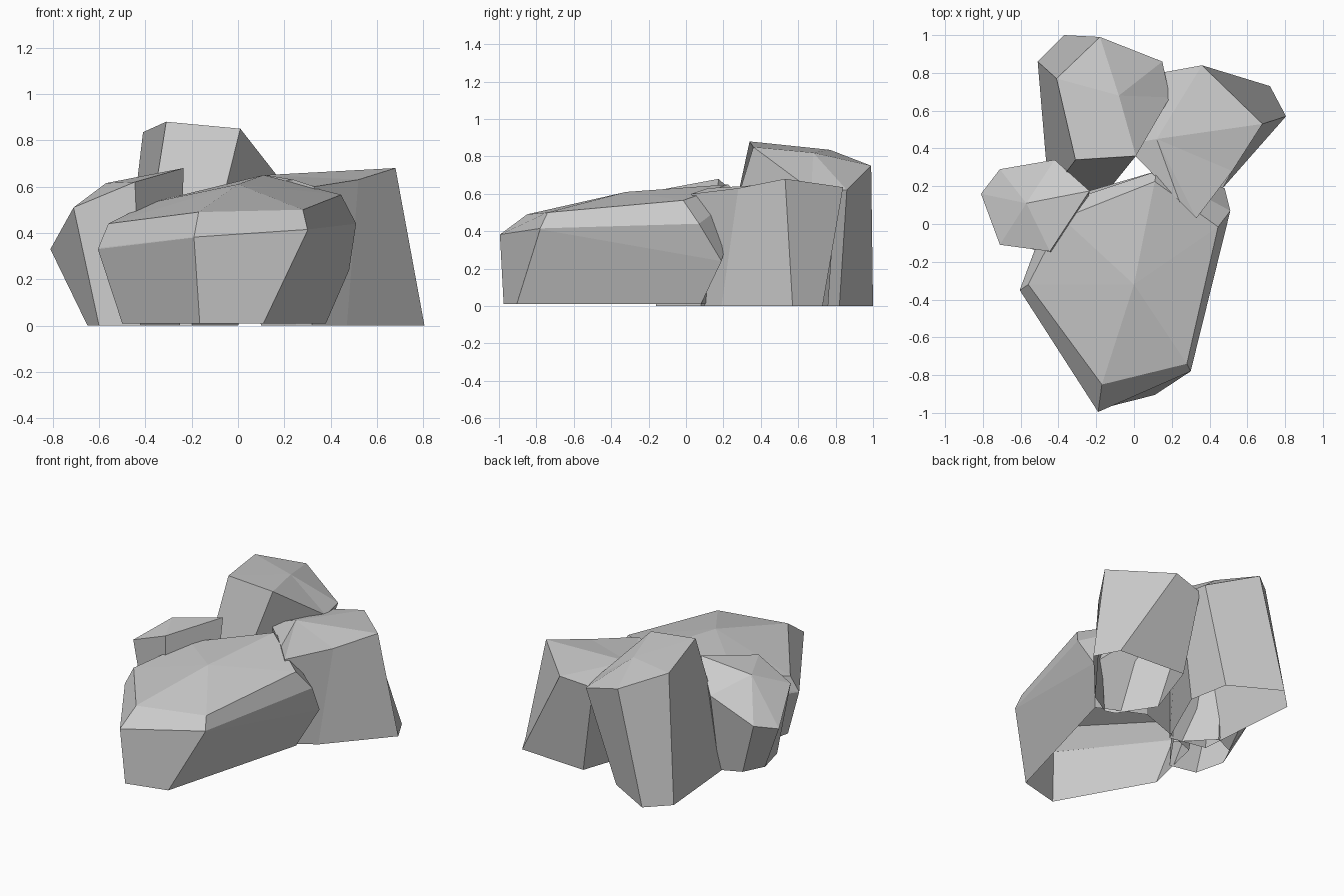
import bpy, bmesh


def rock(name, rings, apex):
    """Open-bottomed faceted boulder: stacked rings, closed by a fan on top."""
    bm = bmesh.new()
    loops = [[bm.verts.new(p) for p in ring] for ring in rings]
    n = len(loops[0])
    for low, high in zip(loops, loops[1:]):
        for i in range(n):
            j = (i + 1) % n
            bm.faces.new((low[i], low[j], high[j], high[i]))
    tip = bm.verts.new(apex)
    for i in range(n):
        bm.faces.new((loops[-1][i], loops[-1][(i + 1) % n], tip))
    mesh = bpy.data.meshes.new(name)
    bm.to_mesh(mesh)
    bm.free()
    obj = bpy.data.objects.new(name, mesh)
    bpy.context.collection.objects.link(obj)


# Large low boulder at the front, with a bevelled shoulder ring
rock("front_boulder", [
    [(-.50, -.38, .01), (-.165, -.975, .01), (.11, -.905, .01),
     (.38, .08, .01), (.08, .22, .01), (-.40, .05, .01)],
    [(-.605, -.35, .33), (-.19, -.995, .38), (.30, -.78, .41),
     (.48, .19, .24), (.12, .28, .57), (-.43, .12, .40)],
    [(-.603, -.35, .335), (-.19, -.995, .382), (.30, -.78, .415),
     (.51, .07, .44), (.12, .28, .60), (-.42, .10, .45)],
    [(-.56, -.32, .44), (-.17, -.85, .49), (.28, -.74, .50),
     (.445, -.015, .565), (.11, .225, .65), (-.38, .03, .53)],
], (0, -.32, .61))

# Small boulder on the left
rock("left_boulder", [
    [(-.65, .08, 0), (-.60, -.12, 0), (-.42, -.16, 0),
     (-.25, .08, 0), (-.445, .28, 0), (-.58, .22, 0)],
    [(-.81, .16, .33), (-.71, -.11, .51), (-.445, -.145, .62),
     (-.235, .175, .68), (-.42, .34, .52), (-.71, .29, .37)],
], (-.57, .11, .615))

# Tall boulder at the back
rock("back_boulder", [
    [(-.51, .86, 0), (-.45, .15, 0), (-.20, .10, 0),
     (0, .55, 0), (-.05, .82, 0), (-.37, 1.0, 0)],
    [(-.41, .77, .835), (-.31, .34, .88), (.01, .36, .85),
     (.19, .67, .62), (.15, .86, .62), (-.18, .99, .75)],
], (-.08, .68, .82))

# Broad boulder on the right
rock("right_boulder", [
    [(.10, .35, 0), (.25, .12, 0), (.32, .10, 0), (.47, .19, 0),
     (.805, .57, 0), (.72, .73, 0), (.24, .76, 0)],
    [(-.05, .42, .60), (.24, .12, .63), (.33, .03, .60), (.52, .28, .63),
     (.68, .53, .68), (.36, .84, .635), (.14, .80, .60)],
], (.12, .45, .65))
